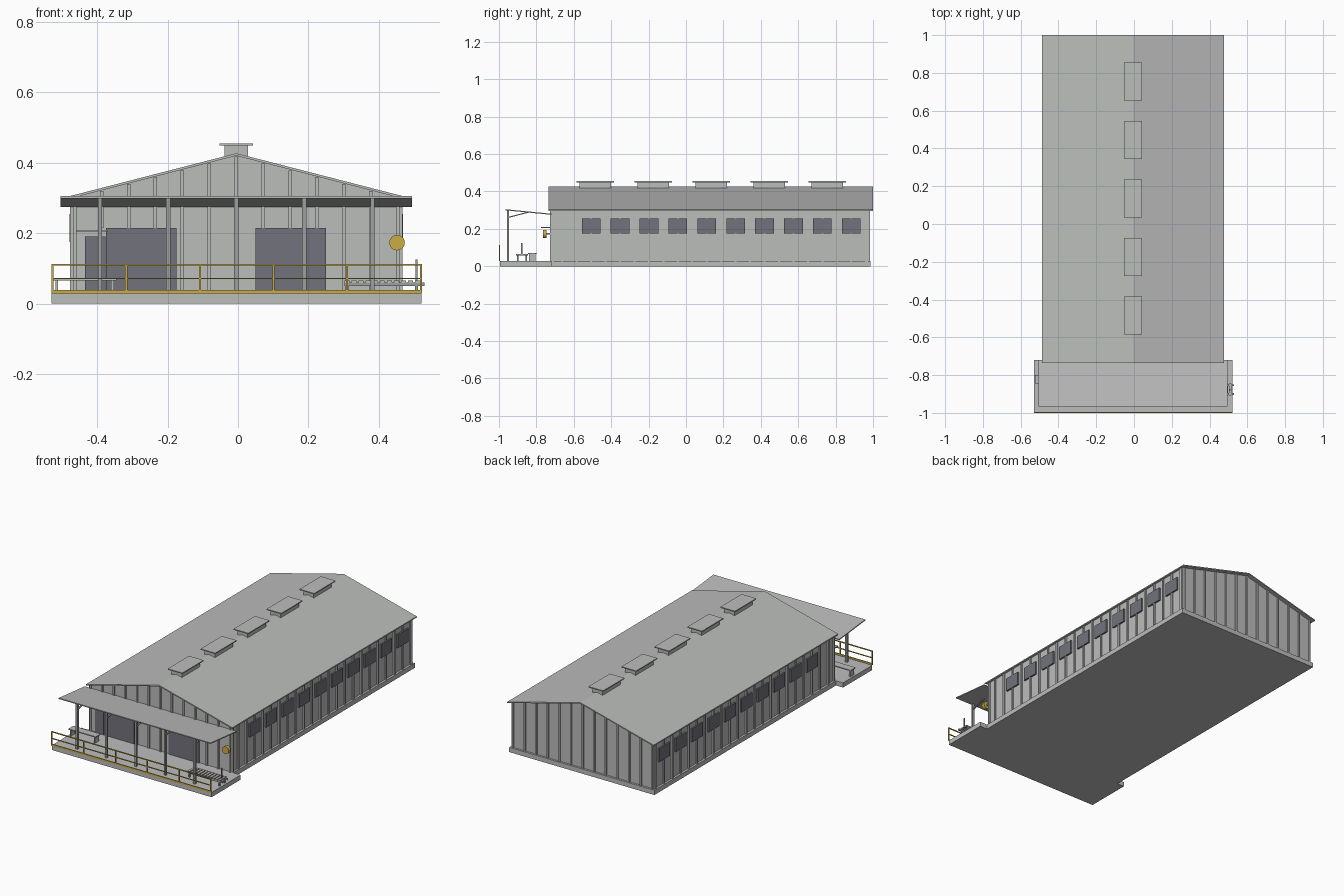
import bpy
import bmesh
import math
from mathutils import Vector

cube = bpy.data.objects.get("Cube")
if cube:
    bpy.data.objects.remove(cube, do_unlink=True)


def material(name, rgb):
    m = bpy.data.materials.new(name)
    m.use_nodes = True
    m.diffuse_color = (*rgb, 1)
    m.node_tree.nodes["Principled BSDF"].inputs["Base Color"].default_value = (*rgb, 1)
    return m


GREY = material("pale grey metal", (0.5, 0.51, 0.5))
POST = material("post grey", (0.34, 0.35, 0.35))
DARK = material("blue grey panel", (0.17, 0.17, 0.2))
YELLOW = material("safety yellow", (0.6, 0.42, 0.06))


def finish(name, bm, mat):
    bmesh.ops.recalc_face_normals(bm, faces=bm.faces)
    me = bpy.data.meshes.new(name)
    bm.to_mesh(me)
    bm.free()
    me.materials.append(mat)
    ob = bpy.data.objects.new(name, me)
    bpy.context.collection.objects.link(ob)
    return ob


def boxes(name, mat, spans):
    """One object made of boxes, each given as x, y and z ranges."""
    bm = bmesh.new()
    for span in spans:
        verts = bmesh.ops.create_cube(bm, size=1)["verts"]
        for v in verts:
            v.co = Vector([(a + b) / 2 + c * (b - a) for c, (a, b) in zip(v.co, span)])
    return finish(name, bm, mat)


def prism(name, mat, points, axis, start, end):
    """Extrude an outline along x (outline in y, z) or y (outline in x, z)."""
    bm = bmesh.new()
    place = (lambda p: (start, p[0], p[1])) if axis == "x" else (lambda p: (p[0], start, p[1]))
    face = bm.faces.new([bm.verts.new(place(p)) for p in points])
    new = bmesh.ops.extrude_face_region(bm, geom=[face])["geom"]
    shift = Vector((end - start, 0, 0) if axis == "x" else (0, end - start, 0))
    bmesh.ops.translate(bm, vec=shift, verts=[g for g in new if isinstance(g, bmesh.types.BMVert)])
    return finish(name, bm, mat)


def around(c, half):
    return (c - half, c + half)


MID = -0.005          # ridge line in x
HALF = 0.465          # half width of the hall
FRONT, BACK = -0.72, 0.975
EAVE, RIDGE = 0.303, 0.427
RUN = 0.482           # half width of the roof


def roof_height(x):
    return RIDGE - (RIDGE - EAVE) * abs(x - MID) / RUN


# Hall, plinth and roof
wall_top = roof_height(MID + HALF) - 0.004
prism("hall_walls", GREY, [(MID - HALF, 0), (MID + HALF, 0), (MID + HALF, wall_top),
                           (MID, RIDGE - 0.004), (MID - HALF, wall_top)], "y", FRONT, BACK)
boxes("plinth", GREY, [(around(MID, 0.478), (FRONT, 0.987), (0, 0.028))])
T = 0.007
prism("roof", GREY, [(MID - RUN, EAVE), (MID, RIDGE), (MID + RUN, EAVE),
                     (MID + RUN, EAVE - T), (MID, RIDGE - T), (MID - RUN, EAVE - T)],
      "y", -0.735, 1.0)

# Ridge vents
vents = [-0.485 + 0.31 * i for i in range(5)]
boxes("vent_bodies", GREY, [(around(MID, 0.034), around(y, 0.085), (0.405, 0.45)) for y in vents])
boxes("vent_caps", GREY, [(around(MID, 0.048), around(y, 0.1), (0.449, 0.455)) for y in vents])

# Side ribs and windows
PITCH = 0.1545
windows = [-0.507 + PITCH * i for i in range(10)]
rib_ys = [windows[0] + PITCH * (i / 2 - 1) for i in range(22)] + [-0.712, 0.967]
for side, label in ((1, "left"), (-1, "right")):
    wall = MID + side * HALF

    def out(depth):
        return tuple(sorted((wall - side * 0.002, wall + side * depth)))

    boxes(label + "_wall_ribs", GREY,
          [(out(0.008), around(y, 0.005), (0.028, wall_top - 0.004)) for y in rib_ys])
    boxes(label + "_windows", DARK, [(out(0.0095), around(y, 0.05), (0.175, 0.255)) for y in windows])

# End ribs that stop under the roof slope
rib_xs = [MID + 0.0765 * i for i in range(-6, 7)]
boxes("back_wall_ribs", GREY, [(around(x, 0.005), (BACK - 0.002, BACK + 0.008),
                                (0.028, roof_height(x) - 0.009)) for x in rib_xs])
openings = ((-0.435, -0.175), (0.05, 0.25))
front_ribs = []
for x in rib_xs:
    blocked = any(a - 0.006 < x < b + 0.006 for a, b in openings)
    front_ribs.append((around(x, 0.005), (FRONT - 0.008, FRONT + 0.002),
                       (0.215 if blocked else 0.028, roof_height(x) - 0.009)))
boxes("front_wall_ribs", GREY, front_ribs)

# Front doors
door_y = (FRONT - 0.006, FRONT + 0.002)
boxes("loading_doors", DARK, [((-0.375, -0.175), door_y, (0.028, 0.215)),
                              ((0.05, 0.25), door_y, (0.028, 0.215))])
boxes("small_door", DARK, [((-0.435, -0.377), door_y, (0.028, 0.19))])
boxes("small_door_hood", GREY, [((-0.46, -0.37), (-0.775, FRONT), (0.205, 0.209))])

# Loading platform
boxes("platform", GREY, [((-0.53, 0.522), (-0.994, -0.72), (0, 0.028))])

# Canopy rising towards the front, with posts and braces
prism("canopy", GREY, [(-0.965, 0.305), (-0.965, 0.299), (-0.72, 0.275), (-0.72, 0.281)],
      "x", -0.505, 0.495)
post_xs = [MID + 0.1935 * i for i in range(-2, 3)]
boxes("canopy_posts", POST, [(around(x, 0.006), around(-0.952, 0.006), (0.028, 0.3)) for x in post_xs])
for i, x in enumerate(post_xs):
    prism("canopy_brace_%d" % (i + 1), POST, [(-0.952, 0.258), (-0.952, 0.264), (-0.85, 0.29),
                                              (-0.84, 0.287)], "x", x - 0.004, x + 0.004)

# Safety railing
rail_y = (-1.0, -0.994)
boxes("railing", YELLOW,
      [((-0.53, 0.522), rail_y, z) for z in ((0.028, 0.038), (0.069, 0.073), (0.108, 0.113))]
      + [(around(-0.527 + 0.2093 * i, 0.003), rail_y, (0.03, 0.113)) for i in range(6)])

# Bench at the right end
boxes("bench", GREY, [((-0.525, -0.345), (-0.845, -0.8), (0.065, 0.071))]
      + [(around(x, 0.004), (-0.84, -0.805), (0.028, 0.066)) for x in (-0.515, -0.357)])

# Slatted cart at the left end
boxes("cart_slats", GREY, [(around(0.31 + 0.02 * i, 0.007), (-0.908, -0.845), (0.058, 0.066))
                           for i in range(11)])
boxes("cart_frame", POST, [((0.303, 0.53), around(y, 0.004), (0.05, 0.06)) for y in (-0.9, -0.853)]
      + [(around(x, 0.004), around(y, 0.004), (0.028, 0.052))
         for x in (0.31, 0.507) for y in (-0.9, -0.853)])
boxes("cart_handle", POST, [(around(0.507, 0.003), around(-0.878, 0.004), (0.06, 0.125))])

# Round alarm bell on the front wall
bm = bmesh.new()
bmesh.ops.create_cone(bm, cap_ends=True, segments=24, radius1=0.022, radius2=0.022, depth=0.02)
bell = finish("alarm_bell", bm, YELLOW)
bell.rotation_euler.x = math.pi / 2
bell.location = (0.452, -0.755, 0.173)
boxes("bell_bracket", POST, [(around(0.452, 0.004), (-0.75, FRONT), around(0.173, 0.004))])
